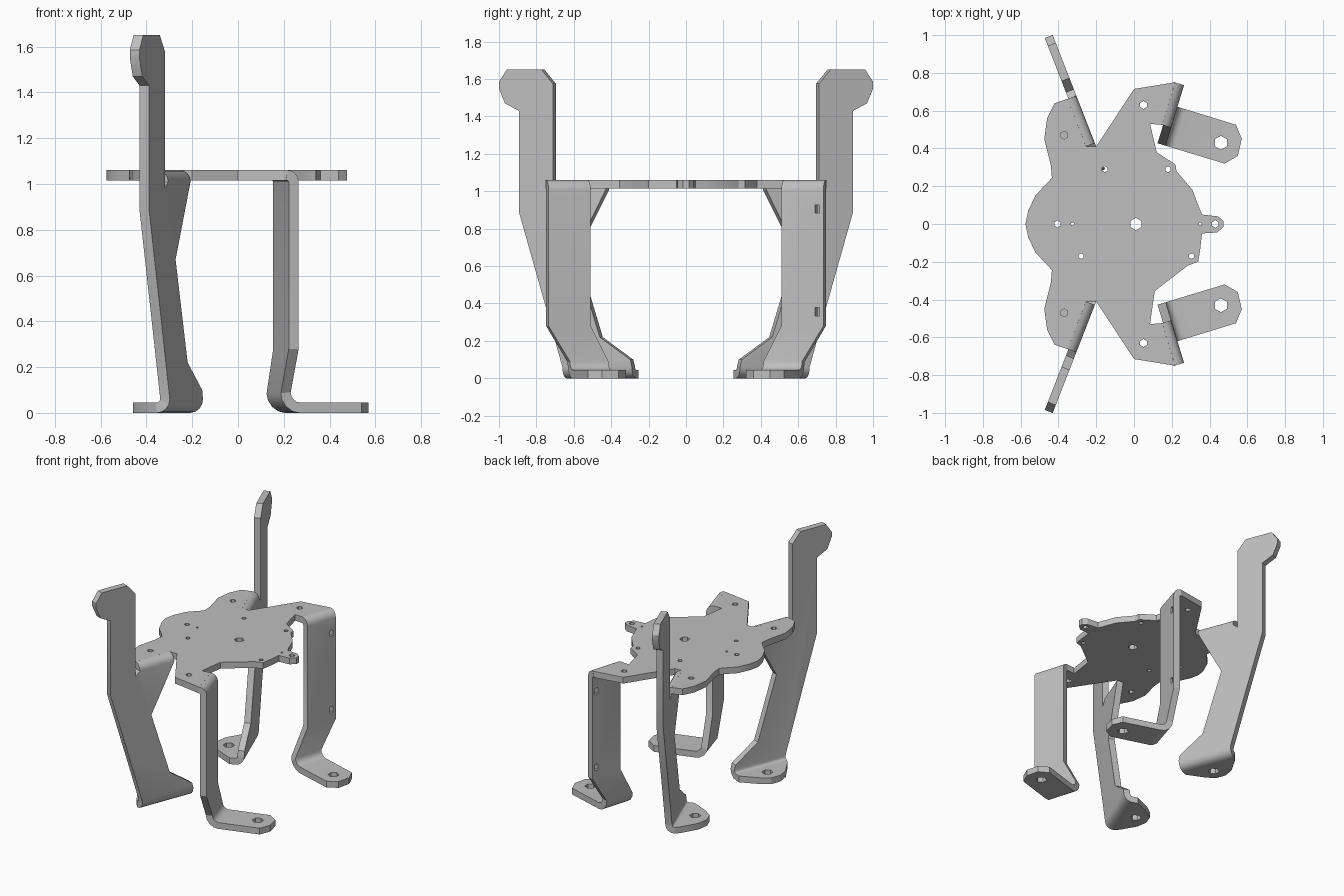
import bpy, bmesh, math
from mathutils import Vector, Matrix

if "Cube" in bpy.data.objects:
    bpy.data.objects.remove(bpy.data.objects["Cube"], do_unlink=True)

THICK = 0.045
TOP = 1.06

grey = bpy.data.materials.new("sheet metal grey")
grey.use_nodes = True
COLOUR = (0.52, 0.52, 0.52, 1)
grey.diffuse_color = COLOUR
grey.node_tree.nodes["Principled BSDF"].inputs["Base Color"].default_value = COLOUR


def link(name, bm):
    mesh = bpy.data.meshes.new(name)
    bm.to_mesh(mesh)
    bm.free()
    ob = bpy.data.objects.new(name, mesh)
    bpy.context.collection.objects.link(ob)
    return ob


def cutter(matrices, sides):
    """Unit prisms placed by matrices, used to punch holes."""
    bm = bmesh.new()
    for m in matrices:
        bmesh.ops.create_cone(bm, cap_ends=True, segments=sides, radius1=1,
                              radius2=1, depth=1, matrix=m)
    ob = link("hole_cutter", bm)
    ob.hide_render = True
    return ob


def round_hole(x, y, z, r):
    return Matrix.Translation((x, y, z)) @ Matrix.Diagonal((r, r, 0.3, 1))


def sheet(name, faces, cutters):
    """Fold faces into one skin, thicken it inward and punch the holes."""
    bm = bmesh.new()
    for pts in faces:
        bm.faces.new([bm.verts.new(p) for p in pts])
    bmesh.ops.remove_doubles(bm, verts=bm.verts, dist=0.0005)
    ob = link(name, bm)
    mod = ob.modifiers.new("thickness", 'SOLIDIFY')
    mod.thickness = THICK
    mod.offset = -1
    mod.use_even_offset = True
    for c in cutters:
        cut = ob.modifiers.new("hole", 'BOOLEAN')
        cut.operation = 'DIFFERENCE'
        cut.solver = 'EXACT'
        cut.object = c
    deps = bpy.context.evaluated_depsgraph_get()
    mesh = bpy.data.meshes.new_from_object(ob.evaluated_get(deps))
    ob.modifiers.clear()
    ob.data = mesh
    mesh.materials.clear()
    mesh.materials.append(grey)
    for c in cutters:
        bpy.data.objects.remove(c, do_unlink=True)
    bpy.ops.object.select_all(action='DESELECT')
    ob.select_set(True)
    bpy.context.view_layer.objects.active = ob
    bpy.ops.object.shade_smooth_by_angle(angle=math.radians(28))
    return ob


def frame(origin, along, out, side):
    """Map (s, t, z) of a leg to world space, mirrored for side -1."""
    def place(s, t, z):
        p = Vector(origin) + s * Vector(along) + t * Vector(out)
        return Vector((p.x, p.y * side, z))
    return place


def ribbon(stations):
    """Quads between cross lines (t, z, s0, s1)."""
    quads = []
    for (t, z, a, b), (u, w, c, d) in zip(stations, stations[1:]):
        quads.append([(a, t, z), (b, t, z), (d, u, w), (c, u, w)])
    return quads


def arc(t, z, r, start, s0, s1, turn=90, steps=4):
    out = []
    for i in range(steps + 1):
        a = math.radians(start + turn * i / steps)
        out.append((t + r * math.cos(a), z + r * math.sin(a), s0, s1))
    return out


def build_leg(name, place, faces, side, cutters):
    world = [[place(*p) for p in f] for f in faces]
    if side < 0:
        world = [f[::-1] for f in world]
    return sheet(name, world, cutters)


# Top plate
tab = [(0.36, -0.05), (0.44, -0.045), (0.475, -0.015), (0.475, 0.015),
       (0.445, 0.04), (0.36, 0.05)]
left_rim = [(0.34, 0.1), (0.31, 0.18), (0.225, 0.28), (0.22, 0.315), (0.12, 0.38)]
right_rim = [(0.35, 0.14), (0.34, 0.2), (0.285, 0.22), (0.11, 0.355)]
arm = [(0.085, 0.53), (0.149, 0.525), (0.217, 0.75), (0, 0.715), (-0.2, 0.41),
       (-0.254, 0.41), (-0.352, 0.662), (-0.42, 0.64), (-0.46, 0.56),
       (-0.475, 0.45), (-0.44, 0.31), (-0.435, 0.245), (-0.455, 0.22),
       (-0.52, 0.155), (-0.56, 0.07)]
right_half = [(x, -y) for x, y in right_rim + arm]
outline = tab + left_rim + arm + [(-0.575, 0)] + right_half[::-1]
holes = [(0.01, 0, 0.033), (-0.405, 0, 0.018), (-0.325, 0, 0.009),
         (0.43, 0, 0.02), (0.35, 0, 0.008), (-0.28, -0.17, 0.015),
         (0.305, -0.17, 0.015), (-0.155, 0.29, 0.016), (0.18, 0.29, 0.016)]
for sy in (1, -1):
    holes += [(0.05, 0.63 * sy, 0.021), (-0.37, 0.47 * sy, 0.021)]
punch = cutter([round_hole(x, y, TOP, r) for x, y, r in holes], 6)
sheet("top_plate", [[(x, y, TOP) for x, y in outline]], [punch])

# Front legs: bend down from the plate, jog inward, foot turned outward
for side, label in ((1, "left"), (-1, "right")):
    place = frame((0.265, 0.735), (-0.29, -0.957), (0.957, -0.29), side)
    bend = arc(-0.05, TOP - 0.05, 0.05, 90, 0, 0.235, turn=-90)
    ankle = arc(THICK, 2 * THICK, THICK, 180, 0.12, 0.335)
    faces = ribbon(bend + [(0, 0.28, 0, 0.235)] + ankle)
    foot = [(0.12, THICK), (0.335, THICK), (0.335, 0.326), (0.276, 0.381),
            (0.184, 0.375), (0.121, 0.324)]
    faces.append([(s, t, THICK) for s, t in foot])
    hole = place(0.235, 0.275, 0)
    cuts = [cutter([round_hole(hole.x, hole.y, 0, 0.037)], 6)]
    if side > 0:
        # Slots in the left leg only
        spin = Matrix.Rotation(math.atan2(-0.29, 0.957), 4, 'Z')
        square = Matrix.Rotation(math.radians(45), 4, 'Z')
        half = math.sqrt(0.5)
        slots = []
        for z in (0.355, 0.905):
            size = Matrix.Diagonal((0.2, 0.024, 0.045, 1))
            flat = Matrix.Diagonal((half, half, 1, 1))
            slots.append(Matrix.Translation(place(0.035, 0, z)) @ spin @ size
                         @ flat @ square)
        cuts.append(cutter(slots, 4))
    build_leg("front_leg_" + label, place, faces, side, cuts)

# Rear legs: hooked upright plate, flange under the top, foot turned inward
for side, label in ((1, "left"), (-1, "right")):
    place = frame((-0.2, 0.41), (-0.363, 0.93), (0.93, 0.363), side)
    web = [(-0.13, 0.06), (0.27, 0.06), (0.365, 0.38), (0.52, 0.89),
           (0.52, 1.43), (0.6, 1.47), (0.635, 1.55), (0.635, 1.585),
           (0.59, 1.65), (0.39, 1.65), (0.325, 1.575), (0.325, 0.98),
           (0.29, 1.01), (0.02, 1.01), (0.2, 0.67), (0.055, 0.22), (-0.12, 0.1)]
    faces = [[(s, 0, z) for s, z in web]]
    faces += ribbon(arc(-0.05, TOP - 0.05, 0.05, 0, 0.02, 0.29))
    faces += ribbon(arc(-0.06, 0.06, 0.06, -90, -0.13, 0.27))
    foot = [(-0.13, -0.06), (-0.13, -0.1), (-0.03, -0.2), (0.03, -0.24),
            (0.1, -0.24), (0.17, -0.2), (0.25, -0.1), (0.27, -0.06)]
    faces.append([(s, t, 0) for s, t in foot])
    hole = place(0.06, -0.15, 0)
    cuts = [cutter([round_hole(hole.x, hole.y, 0, 0.037)], 6)]
    build_leg("rear_leg_" + label, place, faces, side, cuts)
